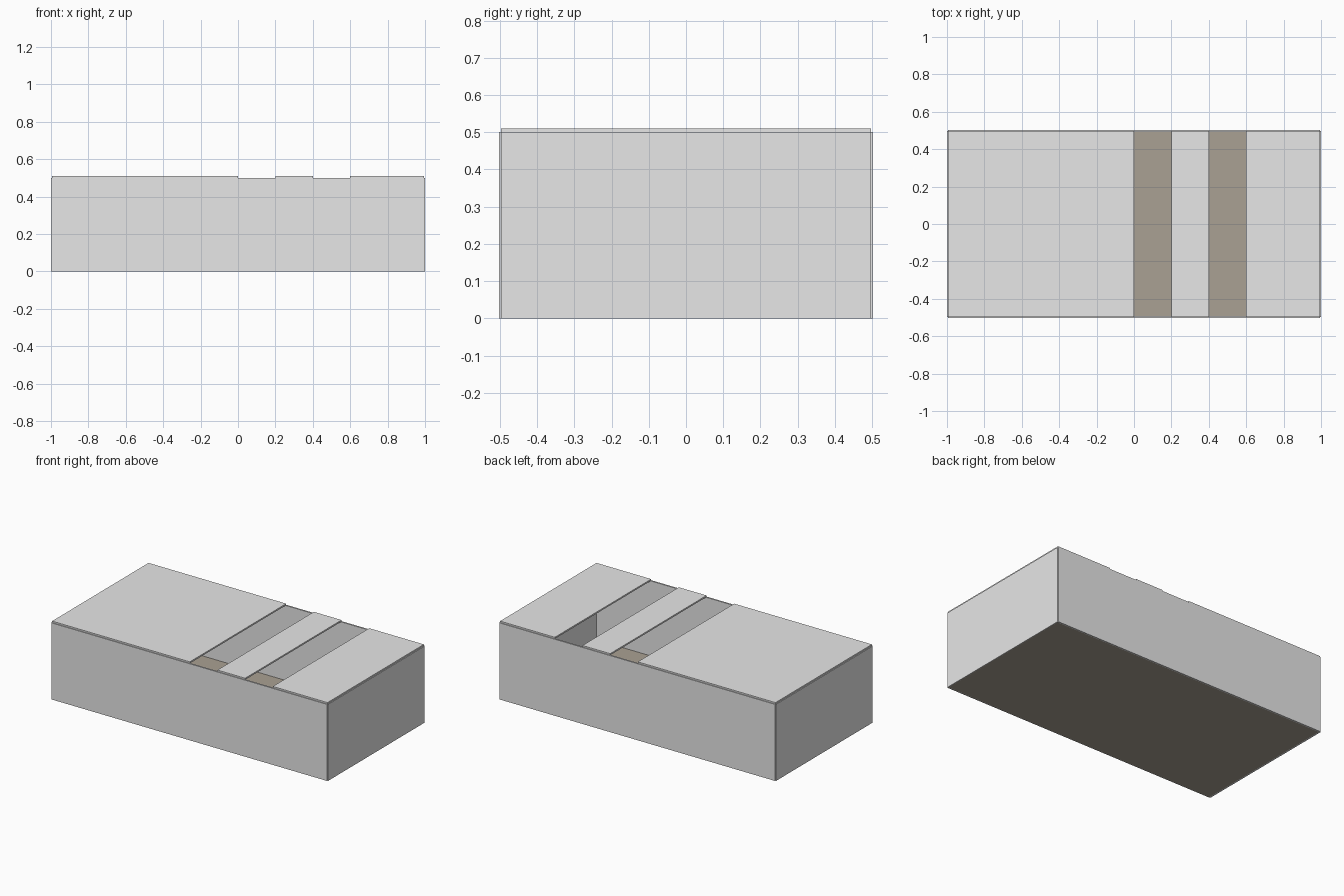
import bpy

if "Cube" in bpy.data.objects:
    bpy.data.objects.remove(bpy.data.objects["Cube"])

T = 0.01  # panel thickness


def material(name, rgb):
    m = bpy.data.materials.new(name)
    m.diffuse_color = (*rgb, 1.0)
    m.use_nodes = True
    m.node_tree.nodes["Principled BSDF"].inputs["Base Color"].default_value = m.diffuse_color
    return m


grey = material("light grey", (0.8, 0.8, 0.8))
brown = material("floor brown", (0.40, 0.355, 0.293))


def panel(name, x, y, z, mat):
    """Box panel from (min, max) ranges on each axis."""
    bpy.ops.mesh.primitive_cube_add(size=1, location=[sum(r) / 2 for r in (x, y, z)])
    ob = bpy.context.object
    ob.name = name
    ob.scale = [r[1] - r[0] for r in (x, y, z)]
    bpy.ops.object.transform_apply(location=False, rotation=False, scale=True)
    ob.data.materials.append(mat)


# Floor
panel("floor", (-0.995, 0.995), (-0.4975, 0.4975), (0, T), brown)

# Long walls and end walls, leaving a tiny notch at each corner
for name, s in (("front_wall", -1), ("back_wall", 1)):
    panel(name, (-0.995, 0.995), sorted((s * 0.4925, s * 0.5025)), (0, 0.5), grey)
for name, s in (("left_wall", -1), ("right_wall", 1)):
    panel(name, sorted((s * 0.99, s)), (-0.4975, 0.4975), (0, 0.5), grey)

# Lid boards with two open slots between them
for name, x in (("lid_left", (-0.995, 0.0)),
                ("lid_middle", (0.2, 0.4)),
                ("lid_right", (0.6, 0.995))):
    panel(name, x, (-0.4975, 0.4975), (0.5, 0.5 + T), grey)
